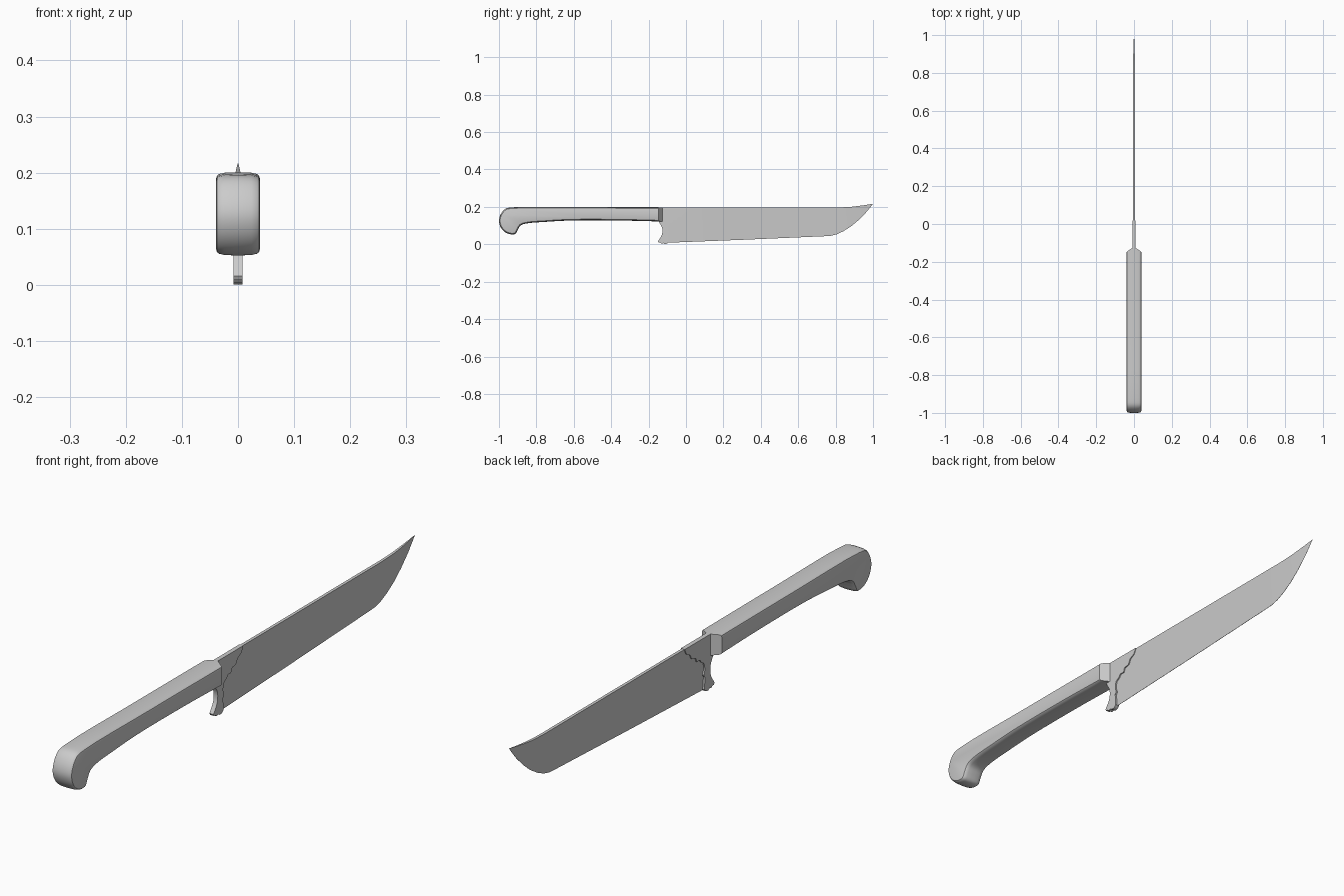
import bpy, bmesh
from mathutils import Vector

if "Cube" in bpy.data.objects:
    bpy.data.objects.remove(bpy.data.objects["Cube"])


def spline(pts, n=4):
    """Smooth open curve through (y, z) points."""
    p = [Vector(q) for q in pts]
    p = [2 * p[0] - p[1]] + p + [2 * p[-1] - p[-2]]
    out = []
    for i in range(1, len(p) - 2):
        a, b, c, d = p[i - 1:i + 3]
        ta = (b - a).length ** 0.5
        tb = (c - b).length ** 0.5
        tc = (d - c).length ** 0.5
        # centripetal tangents avoid overshoot on uneven spacing
        m1 = tb * ((b - a) / ta - (c - a) / (ta + tb) + (c - b) / tb)
        m2 = tb * ((c - b) / tb - (d - b) / (tb + tc) + (d - c) / tc)
        for k in range(n):
            t = k / n
            out.append((2*t**3 - 3*t**2 + 1) * b + (t**3 - 2*t**2 + t) * m1
                       + (3*t**2 - 2*t**3) * c + (t**3 - t**2) * m2)
    return out + [p[-2]]


def loft(name, rings):
    """Bridge closed rings of equal length and cap both ends."""
    bm = bmesh.new()
    rows = [[bm.verts.new(v) for v in r] for r in rings]
    n = len(rows[0])
    for a, b in zip(rows, rows[1:]):
        for i in range(n):
            j = (i + 1) % n
            bm.faces.new((a[i], a[j], b[j], b[i]))
    bm.faces.new(rows[0][::-1])
    bm.faces.new(rows[-1])
    bmesh.ops.recalc_face_normals(bm, faces=bm.faces[:])
    me = bpy.data.meshes.new(name)
    bm.to_mesh(me)
    bm.free()
    ob = bpy.data.objects.new(name, me)
    bpy.context.collection.objects.link(ob)
    bpy.ops.object.select_all(action='DESELECT')
    ob.select_set(True)
    bpy.context.view_layer.objects.active = ob
    bpy.ops.object.shade_smooth_by_angle(angle=0.5)
    return ob


# handle: side profile swept across x, rounded edges, pointed front end
outline = spline([(-0.14, 0.198), (-0.55, 0.199), (-0.92, 0.198), (-0.965, 0.19),
                  (-0.99, 0.162), (-1.0, 0.125), (-0.99, 0.09), (-0.966, 0.064),
                  (-0.935, 0.053), (-0.912, 0.056), (-0.899, 0.078), (-0.885, 0.1),
                  (-0.855, 0.111), (-0.75, 0.12), (-0.62, 0.127), (-0.35, 0.127),
                  (-0.14, 0.122)])


def handle_ring(x, inset):
    ring = []
    last = len(outline) - 1
    for i, p in enumerate(outline):
        t = (outline[min(i + 1, last)] - outline[max(i - 1, 0)]).normalized()
        q = p + Vector((-t.y, t.x)) * inset
        if i in (0, last):
            q.x = -0.125 - (abs(x) - 0.007) * 0.7
        ring.append((x, q.x, q.y))
    return ring


half = [(0.007, 0), (0.024, 0.0008), (0.034, 0.003), (0.0375, 0.006), (0.039, 0.011)]
loft("handle", [handle_ring(-x, d) for x, d in reversed(half)]
     + [handle_ring(x, d) for x, d in half])

# bolster: flat plate with curved guard and scalloped front edge
back = spline([(-0.15, 0.135), (-0.142, 0.115), (-0.127, 0.085), (-0.129, 0.05),
               (-0.15, 0.016)], 3)
foot = spline([(-0.146, 0.009), (-0.138, 0.009), (-0.132, 0.003), (-0.122, 0.006),
               (-0.114, 0.001), (-0.1, 0.004), (-0.093, 0.012)], 2)
scallop = spline([(-0.096, 0.055), (-0.09, 0.064), (-0.095, 0.08), (-0.09, 0.107),
                  (-0.076, 0.116), (-0.067, 0.127), (-0.05, 0.128), (-0.044, 0.142),
                  (-0.022, 0.148), (-0.013, 0.165), (0.008, 0.177), (0.018, 0.198)], 3)
plate = back + foot + scallop + [Vector((-0.15, 0.198))]
loft("bolster", [[(x, p.x, p.y) for p in plate] for x in (-0.008, 0.008)])

# blade: wedge sections from spine to cutting edge, swept up to the tip
stations = [(-0.11, 0.197, 0.008, 0.0055), (0.3, 0.197, 0.024, 0.0055),
            (0.75, 0.197, 0.0435, 0.0055), (0.775, 0.197, 0.0455, 0.0055),
            (0.805, 0.197, 0.053, 0.0053), (0.84, 0.198, 0.069, 0.005),
            (0.88, 0.2, 0.094, 0.0045), (0.92, 0.2045, 0.127, 0.0036),
            (0.96, 0.21, 0.167, 0.0022), (0.985, 0.2145, 0.197, 0.001),
            (1.0, 0.217, 0.2165, 0.0002)]
loft("blade", [[(-w, y, top), (w, y, top), (w * 0.1, y, low), (-w * 0.1, y, low)]
               for y, top, low, w in stations])
